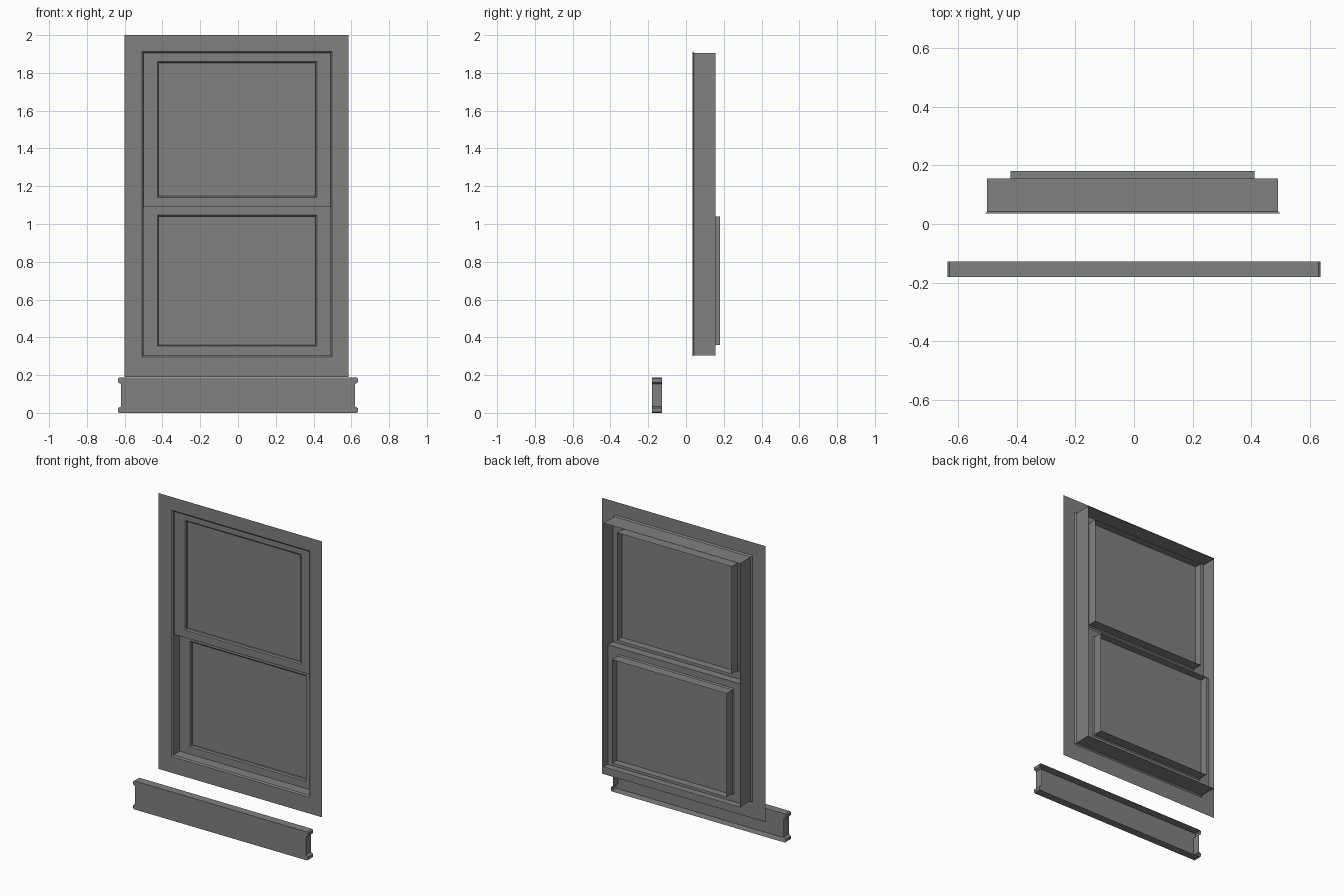
import bpy

old = bpy.data.objects.get("Cube")
if old:
    bpy.data.objects.remove(old, do_unlink=True)

# One flat grey for everything
grey = bpy.data.materials.new("plain_grey")
grey.use_nodes = True
COLOUR = (0.22, 0.22, 0.22, 1)
grey.diffuse_color = COLOUR
grey.node_tree.nodes["Principled BSDF"].inputs["Base Color"].default_value = COLOUR


def rect(x0, x1, z0, z1, grow=0.0):
    """Rectangle outline, counter-clockwise from the front."""
    x0, x1, z0, z1 = x0 - grow, x1 + grow, z0 - grow, z1 + grow
    return [(x0, z0), (x1, z0), (x1, z1), (x0, z1)]


def shell(name, loops, cap=False):
    """Thin surface bridging (outline, y) loops, optionally capped at the last."""
    n = len(loops[0][0])
    verts = [(x, y, z) for outline, y in loops for x, z in outline]
    faces = []
    for k in range(len(loops) - 1):
        a, b = k * n, (k + 1) * n
        for i in range(n):
            j = (i + 1) % n
            faces.append((a + i, a + j, b + j, b + i))
    if cap:
        last = (len(loops) - 1) * n
        faces.append(tuple(range(last, last + n)))
    mesh = bpy.data.meshes.new(name)
    mesh.from_pydata(verts, [], faces)
    mesh.materials.append(grey)
    obj = bpy.data.objects.new(name, mesh)
    bpy.context.collection.objects.link(obj)
    return obj


LEFT, RIGHT, BOTTOM, TOP, MEET = -0.50, 0.49, 0.305, 1.905, 1.09
WALL_Y, BACK_Y = 0.035, 0.155
UPPER_Y, LOWER_Y = 0.058, 0.11

# Flat casing with a flared opening that runs back into the jambs
opening = (LEFT, RIGHT, BOTTOM, TOP)
shell("casing_and_jambs", [
    (rect(-0.60, 0.585, 0.19, 2.0), WALL_Y),
    (rect(*opening, 0.008), WALL_Y),
    (rect(*opening), WALL_Y + 0.008),
    (rect(*opening), BACK_Y),
])


# Sash: flat frame, chamfered hole, deep tube behind, recessed pane
def sash(prefix, y, z0, z1, pane_z0, pane_z1):
    hole = (-0.42, 0.41, pane_z0, pane_z1)
    shell(prefix + "_sash", [
        (rect(LEFT, RIGHT, z0, z1), y),
        (rect(*hole, 0.007), y),
        (rect(*hole), y + 0.007),
        (rect(*hole), y + 0.07),
    ])
    shell(prefix + "_pane", [(rect(*hole), y + 0.02)], cap=True)


sash("upper", UPPER_Y, MEET, TOP, 1.147, 1.853)
sash("lower", LOWER_Y, BOTTOM, MEET, 0.36, 1.04)

# Ledge joining the two sashes
edge = [(LEFT, MEET), (RIGHT, MEET)]
shell("meeting_ledge", [(edge, UPPER_Y), (edge, LOWER_Y)])

# Sill: notched outline, closed front, open back
half = [(0.628, 0.0), (0.635, 0.006), (0.635, 0.025), (0.62, 0.034)]
side = half + [(x, 0.187 - z) for x, z in reversed(half)]
outline = side + [(-x, z) for x, z in reversed(side)]
shell("sill", [(outline, -0.127), (outline, -0.18)], cap=True)
